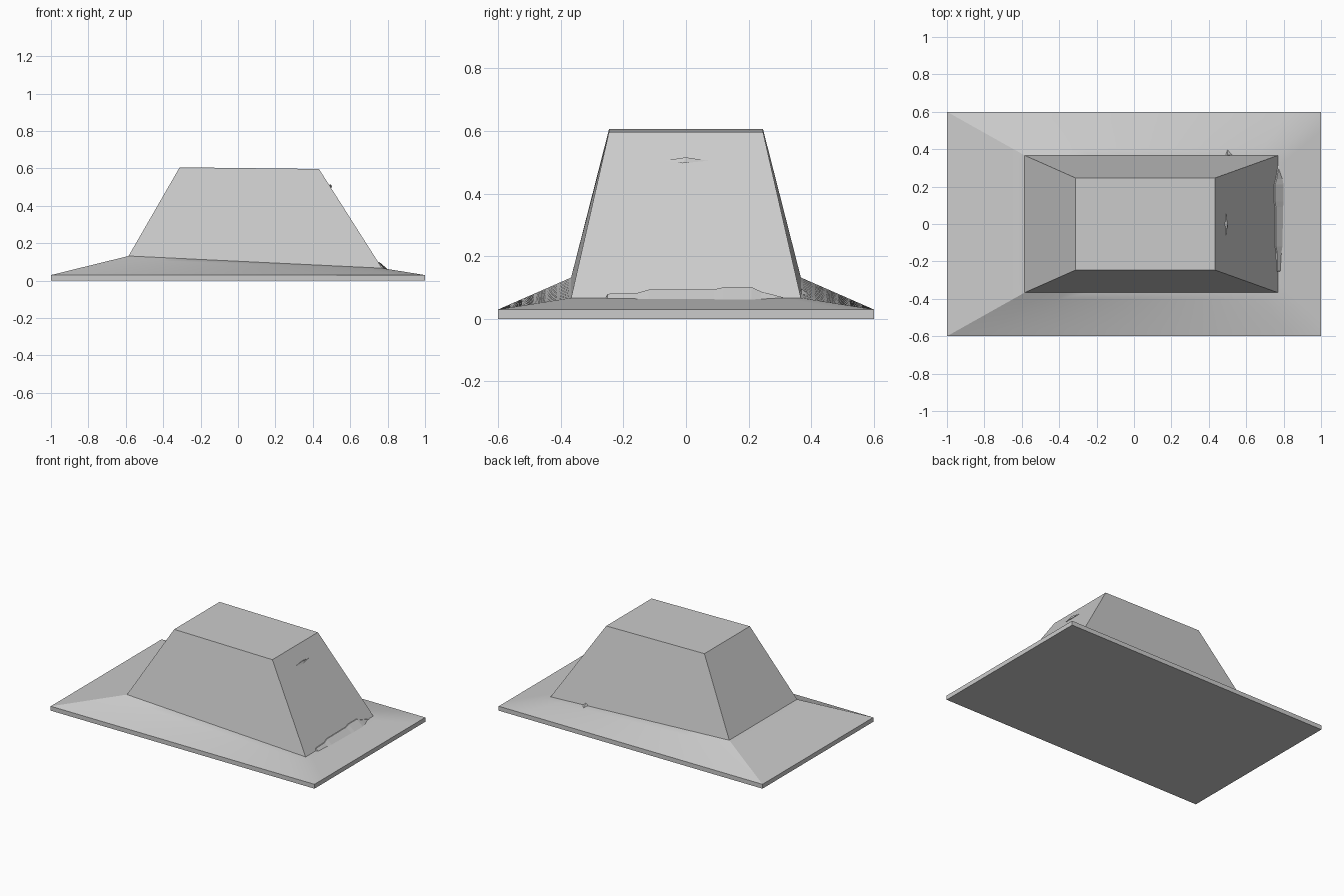
import bpy, bmesh
from mathutils import Vector

if "Cube" in bpy.data.objects:
    bpy.data.objects.remove(bpy.data.objects["Cube"])


def make_object(name, verts, faces, smooth=False):
    mesh = bpy.data.meshes.new(name)
    bm = bmesh.new()
    vs = [bm.verts.new(v) for v in verts]
    for f in faces:
        bm.faces.new([vs[i] for i in f])
    bmesh.ops.recalc_face_normals(bm, faces=bm.faces)
    bm.to_mesh(mesh)
    bm.free()
    ob = bpy.data.objects.new(name, mesh)
    bpy.context.collection.objects.link(ob)
    if smooth:
        bpy.context.view_layer.objects.active = ob
        ob.select_set(True)
        bpy.ops.object.shade_smooth_by_angle(angle=0.4)
        ob.select_set(False)
    return ob


def rect(x0, x1, y, z0, z1):
    return [Vector(p) for p in ((x0, -y, z0), (x1, -y, z1), (x1, y, z1), (x0, y, z0))]


def subdivide(corners, n):
    return [corners[i].lerp(corners[(i + 1) % 4], k / n) for i in range(4) for k in range(n)]


def loft(rings):
    n = len(rings[0])
    faces = [(r * n + i, r * n + (i + 1) % n, (r + 1) * n + (i + 1) % n, (r + 1) * n + i)
             for r in range(len(rings) - 1) for i in range(n)]
    faces += [tuple(reversed(range(n))), tuple(range((len(rings) - 1) * n, len(rings) * n))]
    return [v for r in rings for v in r], faces


# Plinth with thin vertical rim and a gently twisted sloping skirt
N = 12
bottom = subdivide(rect(-1, 1, 0.6, 0, 0), N)
rim = subdivide(rect(-1, 1, 0.6, 0.03, 0.03), N)
foot = rect(-0.585, 0.77, 0.367, 0.132, 0.067)
inner = subdivide(foot, N)
rings = [bottom] + [[a.lerp(b, t / 6) for a, b in zip(rim, inner)] for t in range(7)]
make_object("sloping_base", *loft(rings), smooth=True)

# Truncated pyramid block with a slightly tilted top
top = rect(-0.312, 0.433, 0.246, 0.606, 0.597)
make_object("tapered_block", *loft([foot, top]))


def face_x(z):
    # x of the block's right face at height z
    return 0.77 + (0.433 - 0.77) * (z - 0.067) / (0.597 - 0.067)


# Low ragged drift piled against the right face
profile = [(-0.255, .77, .070), (-0.25, .785, .080), (-0.155, .79, .083), (-0.12, .795, .093),
           (0.09, .798, .094), (0.12, .80, .101), (0.21, .80, .101), (0.24, .795, .087),
           (0.31, .775, .069)]
sections = [[Vector((face_x(z) - 0.02, y, z)), Vector((face_x(z) + 0.006, y, z)),
             Vector((x, y, 0.062)), Vector((0.75, y, 0.05))] for y, x, z in profile]
make_object("drift", *loft(sections))

# Small ledge sticking out of the upper right face
cx, cz = face_x(0.505), 0.505
ledge = [(cx + 0.006, 0, cz + 0.011), (cx + 0.012, -0.01, cz - 0.008), (cx - 0.02, 0, cz),
         (cx, -0.075, cz), (cx, 0.07, cz)]
make_object("small_ledge", ledge,
            [(0, 1, 3), (1, 2, 3), (2, 0, 3), (1, 0, 4), (2, 1, 4), (0, 2, 4)])

# Tiny chip at the foot of the back face
chip = [(0.48, 0.36, 0.07), (0.535, 0.37, 0.07), (0.50, 0.405, 0.068), (0.50, 0.368, 0.097)]
make_object("back_chip", chip, [(0, 1, 2), (0, 1, 3), (1, 2, 3), (2, 0, 3)])
